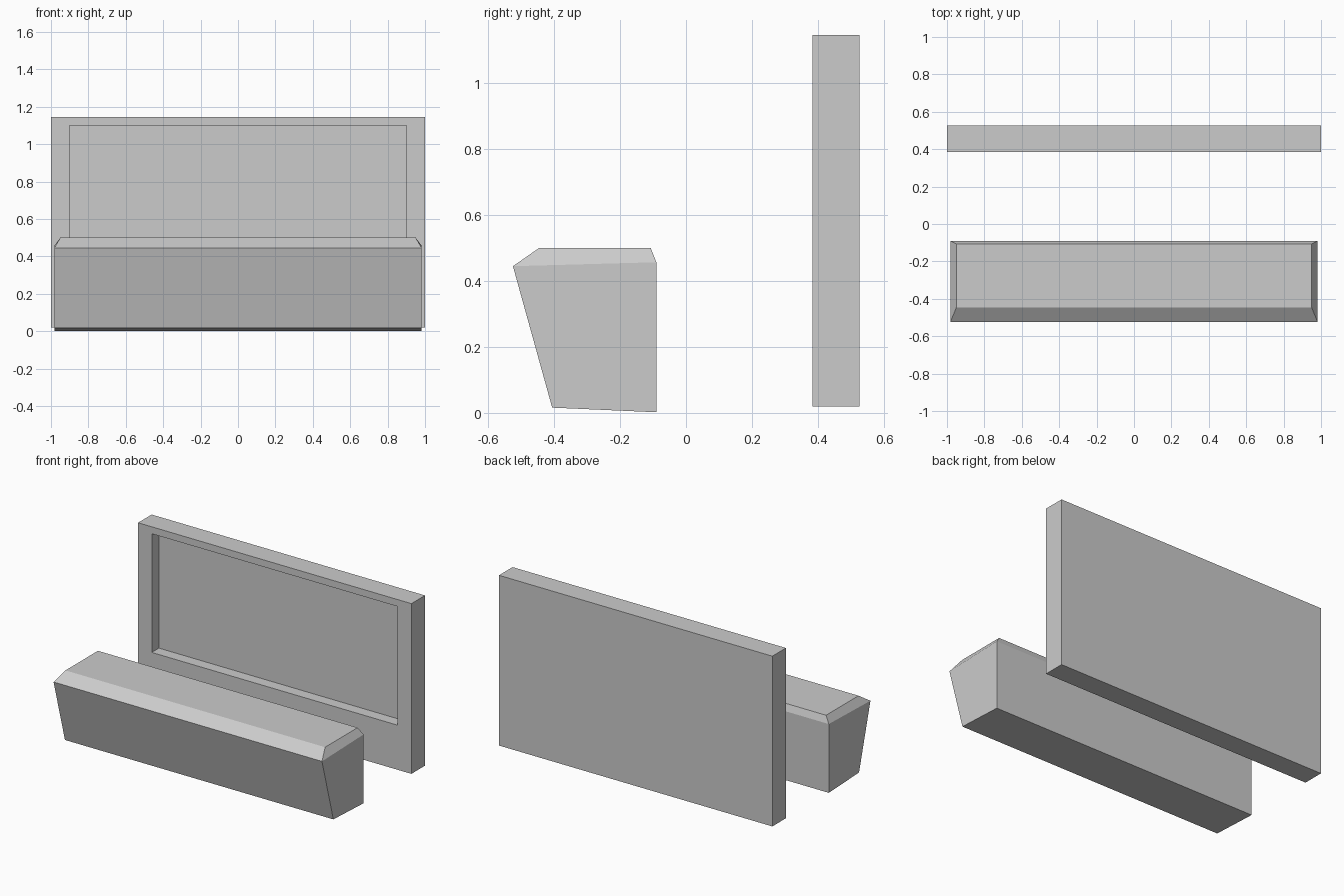
import bpy, bmesh

if "Cube" in bpy.data.objects:
    bpy.data.objects.remove(bpy.data.objects["Cube"])


def make_object(name, bm):
    bmesh.ops.recalc_face_normals(bm, faces=bm.faces)
    mesh = bpy.data.meshes.new(name)
    bm.to_mesh(mesh)
    bm.free()
    obj = bpy.data.objects.new(name, mesh)
    bpy.context.collection.objects.link(obj)
    return obj


def loft(name, rings):
    """Box-like solid from stacked rings: (half width, front y, z, back y, z)."""
    bm = bmesh.new()
    loops = []
    for hx, fy, fz, by, bz in rings:
        corners = [(-hx, fy, fz), (hx, fy, fz), (hx, by, bz), (-hx, by, bz)]
        loops.append([bm.verts.new(c) for c in corners])
    for low, high in zip(loops, loops[1:]):
        for i in range(4):
            j = (i + 1) % 4
            bm.faces.new((low[i], low[j], high[j], high[i]))
    bm.faces.new(loops[0][::-1])
    bm.faces.new(loops[-1])
    return make_object(name, bm)


# Front block: leaning front face, chamfered top
loft("front_block", [
    (0.982, -0.406, 0.016, -0.09, 0.002),
    (0.982, -0.525, 0.445, -0.09, 0.457),
    (0.95, -0.446, 0.50, -0.107, 0.50),
])

# Back panel with a rectangular recess in its front face
X, Y0, Y1, Z0, Z1 = 1.0, 0.384, 0.526, 0.02, 1.146
RX, RZ0, RZ1, DEPTH = 0.9, 0.315, 1.10, 0.075


def rect(bm, hx, y, z0, z1):
    return [bm.verts.new(c) for c in
            ((-hx, y, z0), (hx, y, z0), (hx, y, z1), (-hx, y, z1))]


bm = bmesh.new()
loops = [rect(bm, X, Y1, Z0, Z1), rect(bm, X, Y0, Z0, Z1),
         rect(bm, RX, Y0, RZ0, RZ1), rect(bm, RX, Y0 + DEPTH, RZ0, RZ1)]
for a, b in zip(loops, loops[1:]):
    for i in range(4):
        j = (i + 1) % 4
        bm.faces.new((a[i], a[j], b[j], b[i]))
bm.faces.new(loops[0][::-1])
bm.faces.new(loops[-1])
make_object("back_panel", bm)
